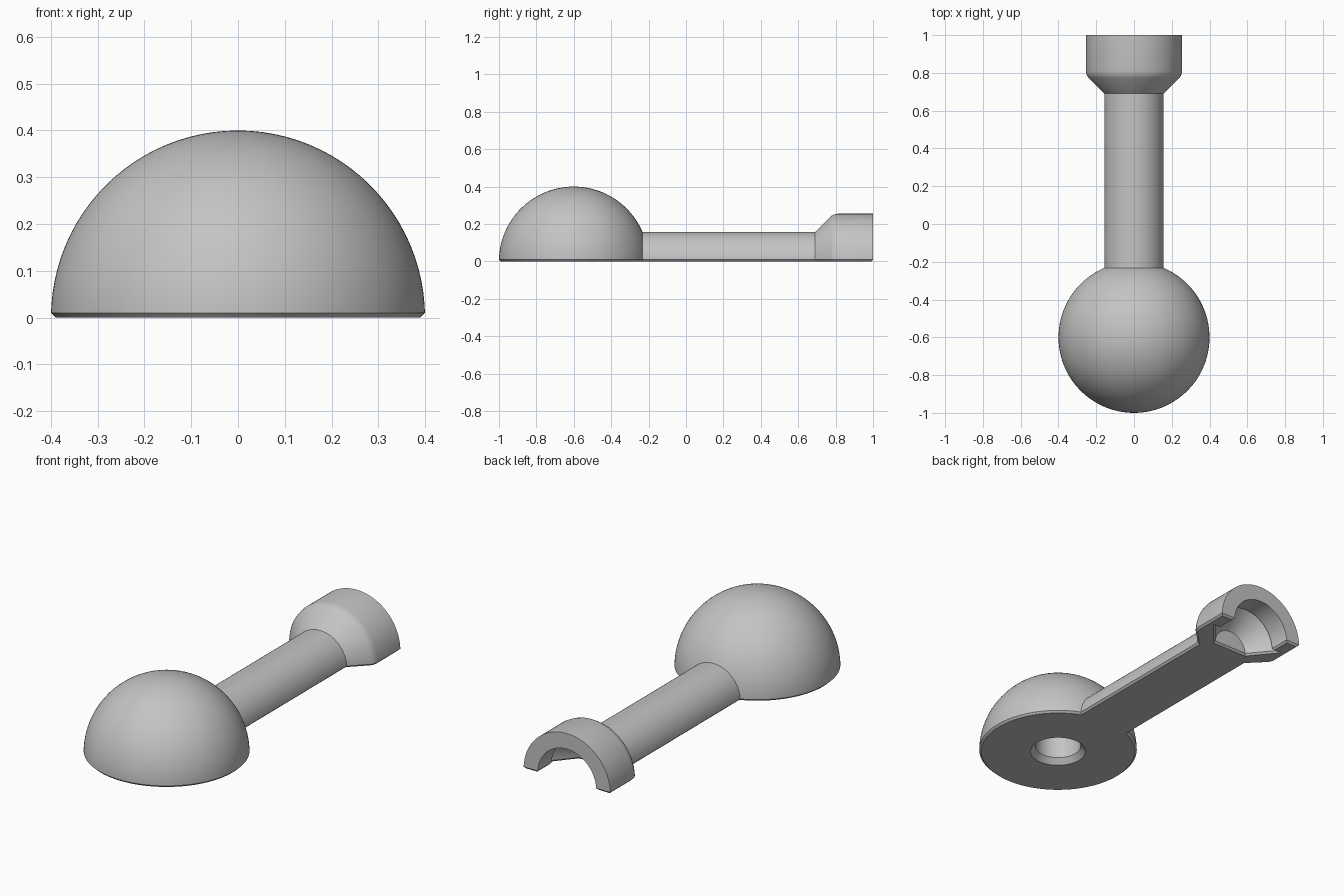
import bpy, bmesh
from math import pi, sin, cos, asin
from mathutils import Vector

cube = bpy.data.objects.get("Cube")
if cube:
    bpy.data.objects.remove(cube, do_unlink=True)

BALL_Y, BALL_R, SHAFT_R, CHAMFER = -0.6, 0.4, 0.157, 0.01

grey = bpy.data.materials.new("plain grey")
grey.use_nodes = True
grey.diffuse_color = (0.55, 0.55, 0.55, 1)
grey.node_tree.nodes["Principled BSDF"].inputs["Base Color"].default_value = grey.diffuse_color


def lathe(points, axis, steps):
    """Closed solid from a profile whose two ends lie on the axis."""
    bm = bmesh.new()
    verts = [bm.verts.new(p) for p in points]
    edges = [bm.edges.new(pair) for pair in zip(verts, verts[1:])]
    bmesh.ops.spin(bm, geom=verts + edges, cent=(0, 0, 0), axis=axis,
                   angle=2 * pi, steps=steps)
    bmesh.ops.remove_doubles(bm, verts=bm.verts[:], dist=1e-5)
    bmesh.ops.recalc_face_normals(bm, faces=bm.faces[:])
    return bm


def make_object(bm, name):
    mesh = bpy.data.meshes.new(name)
    bm.to_mesh(mesh)
    bm.free()
    mesh.materials.append(grey)
    obj = bpy.data.objects.new(name, mesh)
    bpy.context.collection.objects.link(obj)
    return obj


# Profile along y: ball, shaft, flared cup, then the lipped cavity inside the cup
end = pi - asin(SHAFT_R / BALL_R)
outline = [(BALL_Y - BALL_R * cos(end * i / 64), BALL_R * sin(end * i / 64)) for i in range(65)]
outline += [(0.69, SHAFT_R), (0.775, 0.242), (0.79, 0.251), (0.81, 0.255), (1, 0.255)]
outline += [(1, 0.172), (0.885, 0.172), (0.885, 0.203), (0.76, 0.1), (0.76, 0)]
bm = lathe([(0, y, r) for y, r in outline], (0, 1, 0), 96)

# Keep the upper half and close it with a chamfered flat underside
cut = bmesh.ops.bisect_plane(bm, geom=bm.verts[:] + bm.edges[:] + bm.faces[:],
                             plane_co=(0, 0, CHAMFER), plane_no=(0, 0, 1), clear_inner=True)
rim = [e for e in bm.edges if e.is_boundary]
base = bmesh.ops.edgeloop_fill(bm, edges=rim)["faces"]
bmesh.ops.recalc_face_normals(bm, faces=bm.faces[:])
bmesh.ops.inset_region(bm, faces=base, thickness=CHAMFER, use_even_offset=True)
for v in {v for f in base for v in f.verts}:
    v.co.z = 0
joint = make_object(bm, "ball_and_cup_joint")

# Countersunk hole under the ball
hole = [(0, -0.05), (0.14, -0.05), (0.14, 0), (0.115, 0.03), (0.115, 0.25), (0, 0.25)]
cutter = make_object(lathe([(r, 0, z) for r, z in hole], (0, 0, 1), 64), "hole_cutter")
cutter.location = Vector((0, BALL_Y, 0))
cutter.hide_render = True
mod = joint.modifiers.new("hole", "BOOLEAN")
mod.operation = "DIFFERENCE"
mod.solver = "EXACT"
mod.object = cutter

bpy.ops.object.select_all(action="DESELECT")
joint.select_set(True)
bpy.context.view_layer.objects.active = joint
bpy.ops.object.modifier_apply(modifier=mod.name)
bpy.data.objects.remove(cutter, do_unlink=True)
bpy.ops.object.shade_smooth_by_angle(angle=pi / 6)
